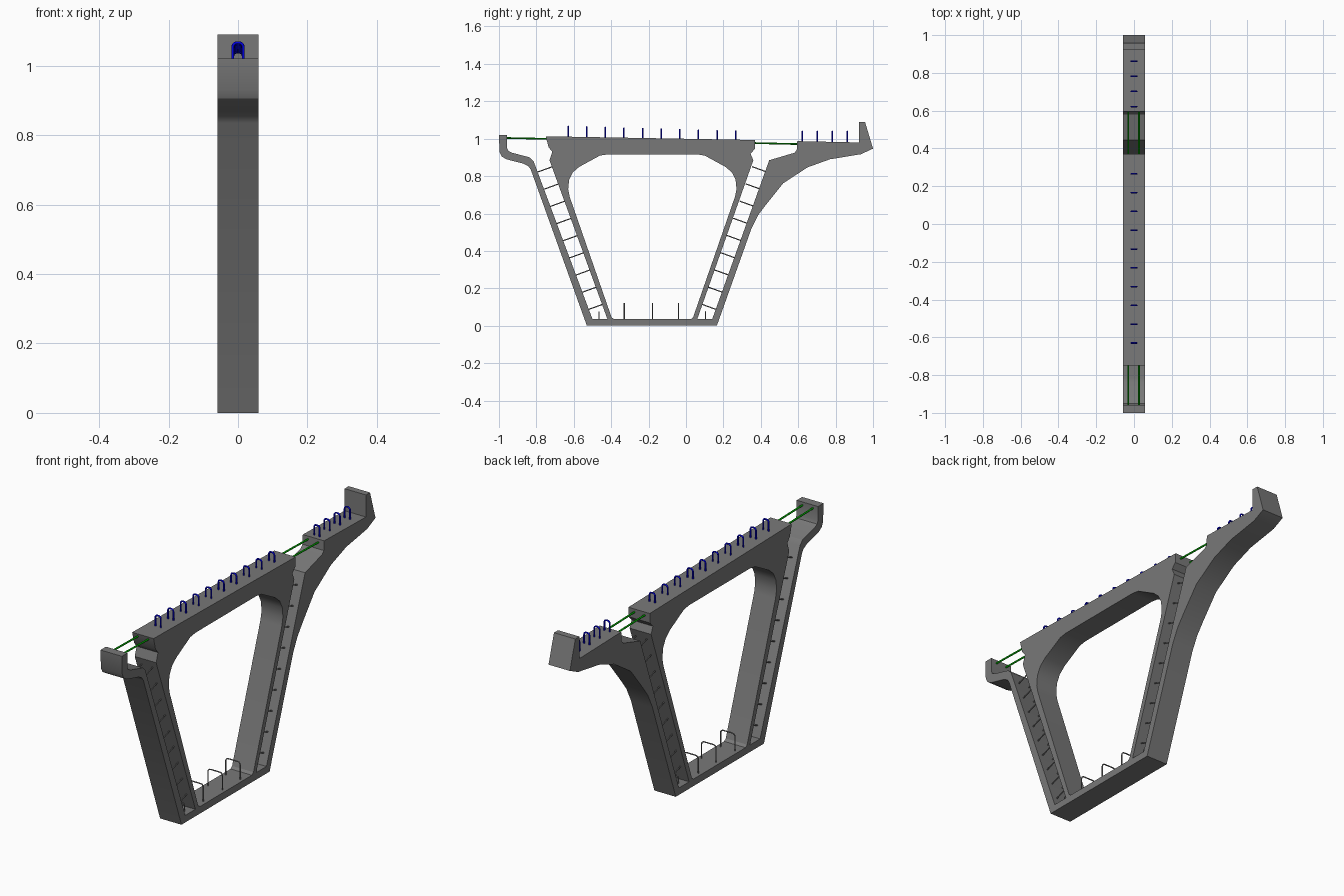
import bpy, bmesh, math
from mathutils import Vector

if "Cube" in bpy.data.objects:
    bpy.data.objects.remove(bpy.data.objects["Cube"])

HALF = 0.059     # half thickness of the concrete rib
MID = -0.18      # symmetry line of the inner frame


def material(name, rgb):
    m = bpy.data.materials.new(name)
    m.diffuse_color = (*rgb, 1)
    m.use_nodes = True
    m.node_tree.nodes["Principled BSDF"].inputs["Base Color"].default_value = m.diffuse_color
    return m


concrete = material("concrete grey", (0.19, 0.19, 0.19))
blue = material("blue bar", (0.0, 0.0, 1.0))
green = material("green tendon", (0.0, 0.36, 0.0))


def to_mesh(obj, mat, angle):
    bpy.ops.object.select_all(action='DESELECT')
    obj.select_set(True)
    bpy.context.view_layer.objects.active = obj
    bpy.ops.object.convert(target='MESH')
    obj = bpy.context.view_layer.objects.active
    bm = bmesh.new()
    bm.from_mesh(obj.data)
    bmesh.ops.remove_doubles(bm, verts=bm.verts, dist=0.0001)
    bmesh.ops.recalc_face_normals(bm, faces=bm.faces)
    bm.to_mesh(obj.data)
    bm.free()
    obj.data.materials.clear()
    obj.data.materials.append(mat)
    bpy.ops.object.shade_smooth_by_angle(angle=math.radians(angle))
    return obj


def curve_object(name, dims, paths, cyclic):
    cu = bpy.data.curves.new(name, 'CURVE')
    cu.dimensions = dims
    for path in paths:
        s = cu.splines.new('POLY')
        s.points.add(len(path) - 1)
        for p, co in zip(s.points, path):
            p.co = (*co, 1) if len(co) == 3 else (*co, 0, 1)
        s.use_cyclic_u = cyclic
    ob = bpy.data.objects.new(name, cu)
    bpy.context.collection.objects.link(ob)
    return ob


def plate(name, loops, mat):
    """Extrude closed (y, z) outlines along x; inner loops become holes."""
    ob = curve_object(name, '2D', loops, True)
    ob.data.fill_mode = 'BOTH'
    ob.data.extrude = HALF
    ob.rotation_euler = (math.pi / 2, 0, math.pi / 2)
    return to_mesh(ob, mat, 30)


def bars(name, paths, radius, mat):
    ob = curve_object(name, '3D', paths, False)
    ob.data.bevel_depth = radius
    ob.data.bevel_resolution = 2
    ob.data.use_fill_caps = True
    return to_mesh(ob, mat, 50)


def hoop(base, length, w, r):
    """Upright U-shaped bar spread across x, standing on base (y, z)."""
    o = Vector((0, *base))
    d = Vector((0, 0, 1))
    x = Vector((1, 0, 0))
    pts = [o - x * w]
    for cx, a0 in ((-w + r, math.pi), (w - r, math.pi / 2)):
        for k in range(5):
            a = a0 - k * math.pi / 8
            pts.append(o + x * (cx + r * math.cos(a)) + d * (length - r + r * math.sin(a)))
    pts.append(o + x * w)
    return [tuple(p) for p in pts]


def mirror(p):
    return (2 * MID - p[0], p[1])


# Rib: outer shells, open slots and inner frame as one profile
left_shell = [(-0.53, 0), (-0.83, 0.835), (-0.843, 0.853), (-0.87, 0.867), (-0.96, 0.89),
              (-0.985, 0.905), (-0.997, 0.93), (-1, 1.02), (-0.957, 1.02), (-0.957, 0.95),
              (-0.95, 0.935), (-0.93, 0.925), (-0.835, 0.9), (-0.815, 0.88), (-0.5, 0.035)]
inner_web = [(-0.42, 0.035), (-0.73, 0.885), (-0.715, 0.93), (-0.735, 0.955), (-0.75, 1.013)]
right_web = [(0.37, 0.993), (0.368, 0.945), (0.345, 0.92), (0.36, 0.885), (0.06, 0.035)]
right_wing = [(0.14, 0.035), (0.445, 0.885), (0.58, 0.925), (0.592, 0.94), (0.595, 0.987),
              (0.925, 0.98), (0.925, 1.09), (0.957, 1.09), (1.0, 0.947), (0.935, 0.917),
              (0.77, 0.89), (0.65, 0.847), (0.52, 0.762), (0.43, 0.65), (0.385, 0.59),
              (0.35, 0.52), (0.165, 0)]
half_hole = [(-0.385, 0.035), (-0.398, 0.045), (-0.622, 0.69), (-0.63, 0.73), (-0.625, 0.78),
             (-0.605, 0.82), (-0.57, 0.85), (-0.46, 0.91), (-0.42, 0.916)]
hole = half_hole + [mirror(p) for p in reversed(half_hole)]
plate("concrete_rib", [left_shell + inner_web + right_web + right_wing, hole], concrete)

# Deck hoops
bars("deck_hoops", [hoop((-0.63 + 0.0995 * i, 1.0 - 0.0018 * i), 0.066 - 0.001 * i, 0.015, 0.012)
                    for i in range(10)], 0.004, blue)
bars("wing_hoops", [hoop((0.622 + 0.08 * i, 0.975), 0.064, 0.015, 0.012)
                    for i in range(4)], 0.004, blue)

# Tendons bridging the open slots
bars("left_tendons", [[(x, -0.97, 1.004), (x, -0.73, 0.999)] for x in (-0.03, 0.027)], 0.0045, green)
bars("right_tendons", [[(x, 0.355, 0.977), (x, 0.61, 0.971)] for x in (-0.03, 0.027)], 0.0045, green)

# Ladder of straight tie bars in pairs across the slots
for side, s in (("left", -1), ("right", 1)):
    ties = []
    for i in range(9):
        z = 0.115 + 0.092 * i
        y = MID + s * (0.235 + (z - 0.035) * 0.3647)
        for x in (-0.03, 0.03):
            ties.append([(x, y, z), (x, y + s * 0.08, z - 0.029)])
    bars(side + "_slot_ties", ties, 0.003, concrete)
    bars(side + "_slot_starter", [hoop((MID + s * 0.285, 0.03), 0.045, 0.03, 0.01)], 0.003, concrete)

# Hoops on the bottom slab
bars("floor_hoops", [hoop((y, 0.03), 0.09, 0.04, 0.015) for y in (-0.33, -0.18, -0.04)], 0.003, concrete)
